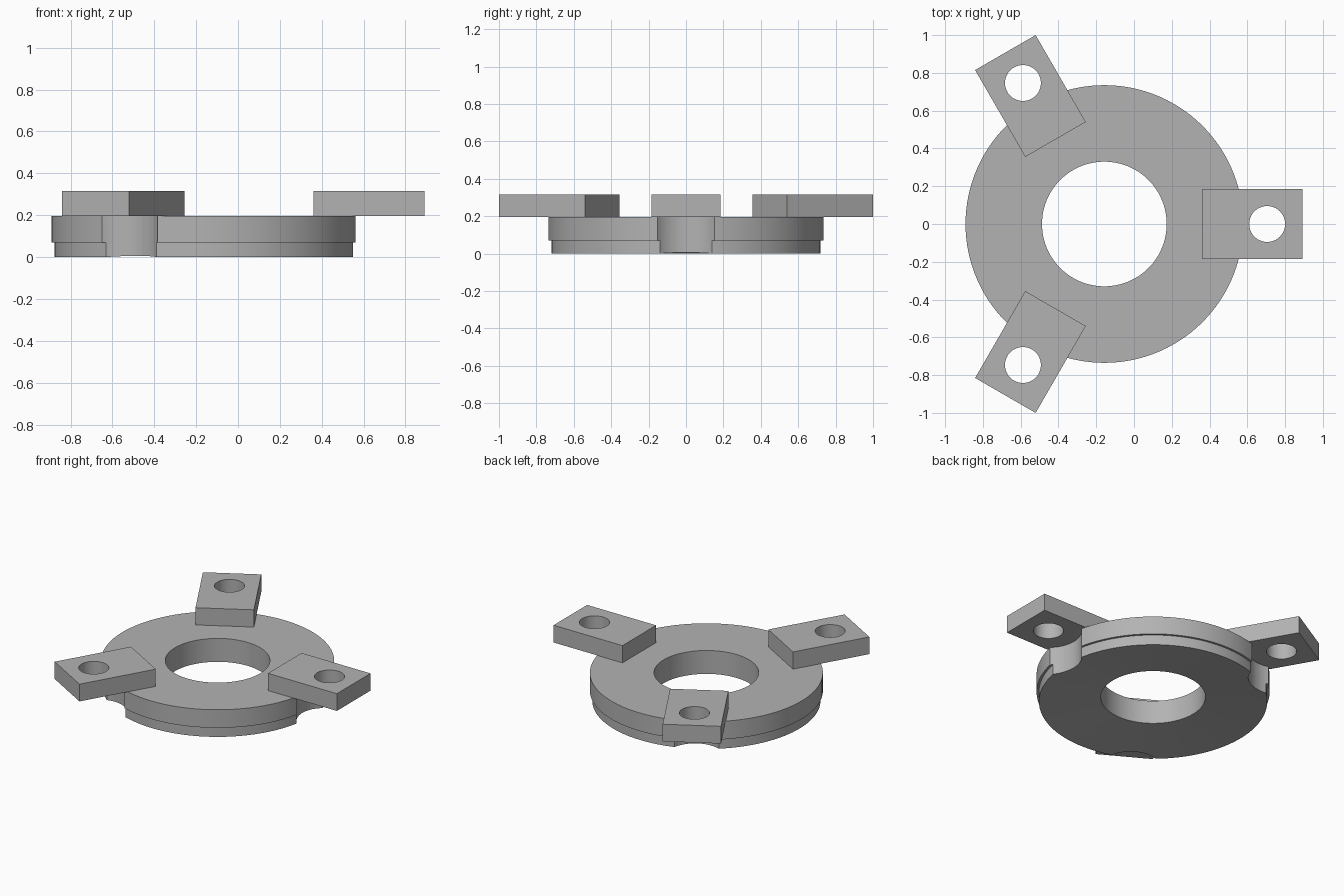
import bpy, bmesh, math
from mathutils import Matrix

if "Cube" in bpy.data.objects:
    bpy.data.objects.remove(bpy.data.objects["Cube"])

CX = -0.157                 # ring centre
R_TOP, R_BOTTOM, R_BORE = 0.735, 0.72, 0.33
Z_STEP, Z_RING, Z_TAB = 0.07, 0.196, 0.316
TAB_IN, TAB_OUT, TAB_W = 0.517, 1.048, 0.37
HOLE_D, HOLE_R, SCALLOP_R = 0.862, 0.095, 0.21

grey = bpy.data.materials.new("plain grey")
grey.use_nodes = True
grey.diffuse_color = (0.45, 0.45, 0.45, 1)
grey.node_tree.nodes["Principled BSDF"].inputs["Base Color"].default_value = (0.45, 0.45, 0.45, 1)


def make_object(name, bm):
    bmesh.ops.recalc_face_normals(bm, faces=bm.faces)
    mesh = bpy.data.meshes.new(name)
    bm.to_mesh(mesh)
    bm.free()
    mesh.materials.append(grey)
    obj = bpy.data.objects.new(name, mesh)
    bpy.context.collection.objects.link(obj)
    return obj


def cylinder(name, x, y, z0, z1, radius):
    bm = bmesh.new()
    bmesh.ops.create_cone(bm, cap_ends=True, segments=64, radius1=radius, radius2=radius,
                          depth=z1 - z0, matrix=Matrix.Translation((x, y, (z0 + z1) / 2)))
    return make_object(name, bm)


def cut(obj, cutter):
    bpy.context.view_layer.objects.active = obj
    mod = obj.modifiers.new("cut", 'BOOLEAN')
    mod.operation, mod.solver, mod.object = 'DIFFERENCE', 'EXACT', cutter
    bpy.ops.object.modifier_apply(modifier=mod.name)
    bpy.data.objects.remove(cutter)


def smooth(obj):
    bpy.ops.object.select_all(action='DESELECT')
    obj.select_set(True)
    bpy.context.view_layer.objects.active = obj
    bpy.ops.object.shade_smooth_by_angle(angle=math.radians(30))


# Stepped ring with a slightly dished underside, turned from a profile
profile = [(R_BORE, 0.033), (R_BOTTOM, 0), (R_BOTTOM, Z_STEP),
           (R_TOP, Z_STEP), (R_TOP, Z_RING), (R_BORE, Z_RING)]
bm = bmesh.new()
verts = [bm.verts.new((CX + r, 0, z)) for r, z in profile]
edges = [bm.edges.new((v, verts[i - 1])) for i, v in enumerate(verts)]
bmesh.ops.spin(bm, geom=verts + edges, cent=(CX, 0, 0), axis=(0, 0, 1),
               angle=math.tau, steps=120, use_merge=True)
bmesh.ops.remove_doubles(bm, verts=bm.verts, dist=1e-5)
ring = make_object("ring", bm)

# Three drilled tabs, each above a scallop in the rim
for name, degrees in (("left", 0), ("back", 120), ("front", 240)):
    a = math.radians(degrees)
    hx, hy = CX + HOLE_D * math.cos(a), HOLE_D * math.sin(a)
    cut(ring, cylinder("scallop_cutter", hx, hy, -0.1, Z_RING + 0.1, SCALLOP_R))

    bm = bmesh.new()
    place = (Matrix.Translation((CX, 0, (Z_RING + Z_TAB) / 2)) @ Matrix.Rotation(a, 4, 'Z')
             @ Matrix.Translation(((TAB_IN + TAB_OUT) / 2, 0, 0))
             @ Matrix.Diagonal((TAB_OUT - TAB_IN, TAB_W, Z_TAB - Z_RING, 1)))
    bmesh.ops.create_cube(bm, size=1, matrix=place)
    tab = make_object(name + "_tab", bm)
    cut(tab, cylinder("hole_cutter", hx, hy, 0, Z_TAB + 0.1, HOLE_R))
    smooth(tab)

smooth(ring)
